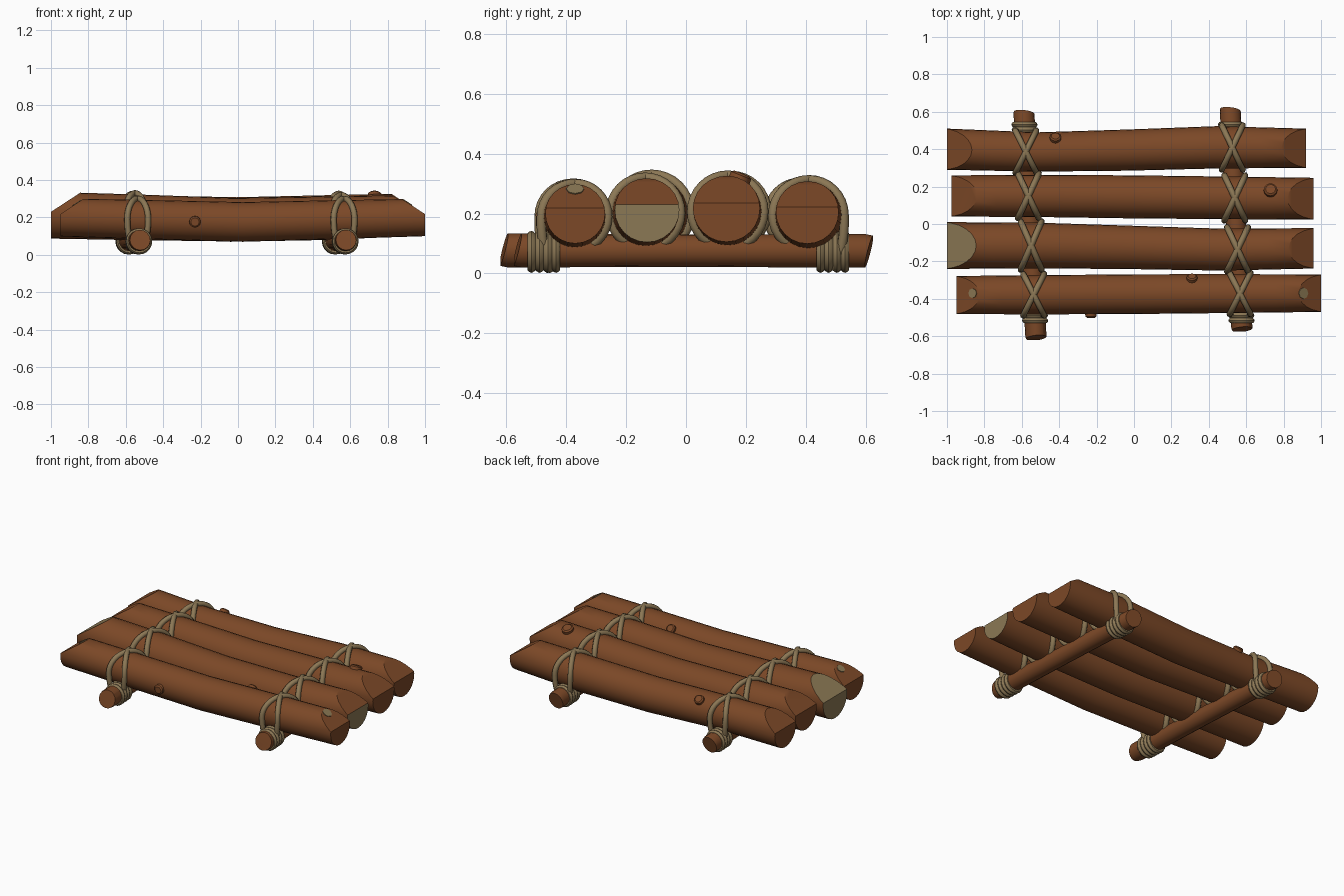
import bpy, bmesh, math
from mathutils import Vector

if "Cube" in bpy.data.objects:
    bpy.data.objects.remove(bpy.data.objects["Cube"])


def material(name, rgb):
    m = bpy.data.materials.new(name)
    m.diffuse_color = (*rgb, 1)
    m.use_nodes = True
    m.node_tree.nodes["Principled BSDF"].inputs["Base Color"].default_value = m.diffuse_color
    return m


BARK = material("bark brown", (0.2, 0.065, 0.02))
PALE = material("cut wood", (0.26, 0.19, 0.09))
ROPE = material("rope tan", (0.26, 0.185, 0.09))


def finish(name, bm, mats):
    bmesh.ops.recalc_face_normals(bm, faces=bm.faces[:])
    me = bpy.data.meshes.new(name)
    bm.to_mesh(me)
    bm.free()
    ob = bpy.data.objects.new(name, me)
    bpy.context.collection.objects.link(ob)
    for m in mats:
        me.materials.append(m)
    bpy.ops.object.select_all(action='DESELECT')
    bpy.context.view_layer.objects.active = ob
    ob.select_set(True)
    bpy.ops.object.shade_smooth_by_angle(angle=math.radians(35))
    return ob


def tube(bm, stations, along, across, sides=24):
    """Skin circles (centre, radius) lying in the plane of two axes."""
    rings = []
    for c, r in stations:
        rings.append([bm.verts.new(Vector(c) + r * (along * math.cos(a) + across * math.sin(a)))
                      for a in (2 * math.pi * i / sides for i in range(sides))])
    for p, q in zip(rings, rings[1:]):
        for i in range(sides):
            j = (i + 1) % sides
            bm.faces.new((p[i], p[j], q[j], q[i]))
    bm.faces.new(rings[0])
    bm.faces.new(rings[-1])


def trim(bm, point, normal):
    """Slice off everything beyond a plane and cap the cut."""
    geom = bm.verts[:] + bm.edges[:] + bm.faces[:]
    cut = bmesh.ops.bisect_plane(bm, geom=geom, plane_co=point, plane_no=normal, clear_outer=True)
    edges = [e for e in cut["geom_cut"] if isinstance(e, bmesh.types.BMEdge)]
    bmesh.ops.edgenet_fill(bm, edges=edges)


X, Y, Z = Vector((1, 0, 0)), Vector((0, 1, 0)), Vector((0, 0, 1))

# Deck logs: x range, y bend, centre height, radii at five stations
LOGS = {
    "back_log": (-1.0, 0.92, (.40, .385, .395, .41, .405), .192, (.11, .105, .11, .113, .105)),
    "inner_back_log": (-.975, .96, (.15, .15, .145, .14, .135), .205, (.11, .113, .115, .114, .112)),
    "inner_front_log": (-1.0, .96, (-.115, -.115, -.125, -.137, -.13), .2, (.125, .122, .116, .112, .108)),
    "front_log": (-.95, 1.0, (-.38, -.378, -.375, -.372, -.37), .188, (.102, .105, .106, .104, .10)),
}
SAG = (.012, 0, -.012, 0, .012)


def log_at(spec, x):
    """Centre and radius of a log at x."""
    x0, x1, ys, zc, rs = spec
    t = min(max((x - x0) / (x1 - x0) * 4, 0), 3.9999)
    i, f = int(t), t - int(t)
    mix = lambda s: s[i] * (1 - f) + s[i + 1] * f
    return Vector((x, mix(ys), zc + mix(SAG))), mix(rs)


for name, spec in LOGS.items():
    x0, x1 = spec[:2]
    bm = bmesh.new()
    tube(bm, [log_at(spec, x0 + (x1 - x0) * i / 8) for i in range(9)], Y, Z)
    # axe-cut slopes on the upper half of both ends
    for x, s in ((x0, -1), (x1, 1)):
        trim(bm, (x, 0, spec[3] + .03), Vector((s * .085, 0, .13)).normalized())
    bm.normal_update()
    if name == "inner_front_log":
        for f in bm.faces:
            if abs(f.calc_center_median().x) > .9 and abs(f.normal.x) > .4:
                f.material_index = 1
    finish(name, bm, (BARK, PALE))

# Pale chips on the sloped ends of the front log
for x, s, r in ((-.862, -1, .026), (.905, 1, .03)):
    bm = bmesh.new()
    n = Vector((s * .085, 0, .13)).normalized()
    tip = -.95 if s < 0 else 1.0
    z = .218 + abs(tip - x) * .085 / .13
    c = Vector((x, -.37, z))
    tube(bm, [(c - n * .003, r), (c + n * .004, r)], n.cross(Y), Y, 8)
    finish("end_chip", bm, (PALE,))

# Small branch stubs: log, x, angle round the log, radius
for name, x, deg, r in (("front_log", -.23, 183, .032), ("front_log", .31, 40, .03),
                        ("back_log", -.42, 48, .032), ("inner_back_log", .73, 68, .038)):
    c, R = log_at(LOGS[name], x)
    a = math.radians(deg)
    d = Y * math.cos(a) + Z * math.sin(a)
    bm = bmesh.new()
    tube(bm, [(c + d * (R - .03), r), (c + d * (R + .012), r * .95), (c + d * (R + .019), r * .7)],
         X, X.cross(d), 12)
    finish("branch_stub", bm, (BARK,))

# Cross beams under the deck: back and front ends
BEAMS = {"left_beam": ((-.59, .61), (-.523, -.62)), "right_beam": ((.513, .625), (.578, -.575))}


def beam_x(beam, y):
    (xb, yb), (xf, yf) = beam
    return xb + (xf - xb) * (yb - y) / (yb - yf)


def rope(name, points, width=.0165):
    cu = bpy.data.curves.new(name, 'CURVE')
    cu.dimensions = '3D'
    cu.bevel_depth = width
    cu.bevel_resolution = 2
    cu.resolution_u = 2
    sp = cu.splines.new('POLY')
    sp.points.add(len(points) - 1)
    for p, co in zip(sp.points, points):
        p.co = (*co, 1)
    sp.use_cyclic_u = True
    sp.use_smooth = True
    cu.materials.append(ROPE)
    bpy.context.collection.objects.link(bpy.data.objects.new(name, cu))


for bname, beam in BEAMS.items():
    (xb, yb), (xf, yf) = beam
    bm = bmesh.new()
    tube(bm, [((xb, yb, .074), .052), ((xb + (xf - xb) * .03, yb - .025, .075), .056),
              ((xb + (xf - xb) * .5, 0, .076), .054),
              ((xf - (xf - xb) * .03, yf + .025, .077), .057), ((xf, yf, .078), .053)], X, Z, 16)
    trim(bm, (xb, yb - .012, .08), Vector((.1, 1, -.25)).normalized())
    trim(bm, (xf, yf + .012, .08), Vector((.1, -1, .25)).normalized())
    finish(bname, bm, (BARK,))

    # Crossed lashings on every log; the outer ones reach under the beam
    for lname, spec in LOGS.items():
        side = {"front_log": -1, "back_log": 1}.get(lname, 0)
        cx = beam_x(beam, spec[2][2])
        c, R = log_at(spec, cx)
        for s in (-1, 1):
            pts = []
            for i in range(32):
                a = 2 * math.pi * i / 32
                ca, sa = math.cos(a), math.sin(a)
                y, z = c.y + (R + .007) * ca, c.z + (R + .007) * sa
                x = cx + s * .056 * ca
                if side and sa < 0 and ca * side > 0:
                    y = c.y + side * (R + .008) * max(ca * side, .45) ** .35
                    z = c.z + sa * (c.z - .017)
                pts.append((x, y, z))
            rope("lashing", pts)

    # Rope wraps round both beam ends
    for y in (-.475, .49):
        bm = bmesh.new()
        n = 4
        st = []
        for k in range(n * 4 + 1):
            yy = y + .055 * (k / (n * 2) - 1)
            st.append(((beam_x(beam, yy), yy, .072), .061 + .009 * abs(math.sin(math.pi * k / 4))))
        tube(bm, st, X, Z, 20)
        finish("beam_wrap", bm, (ROPE,))
